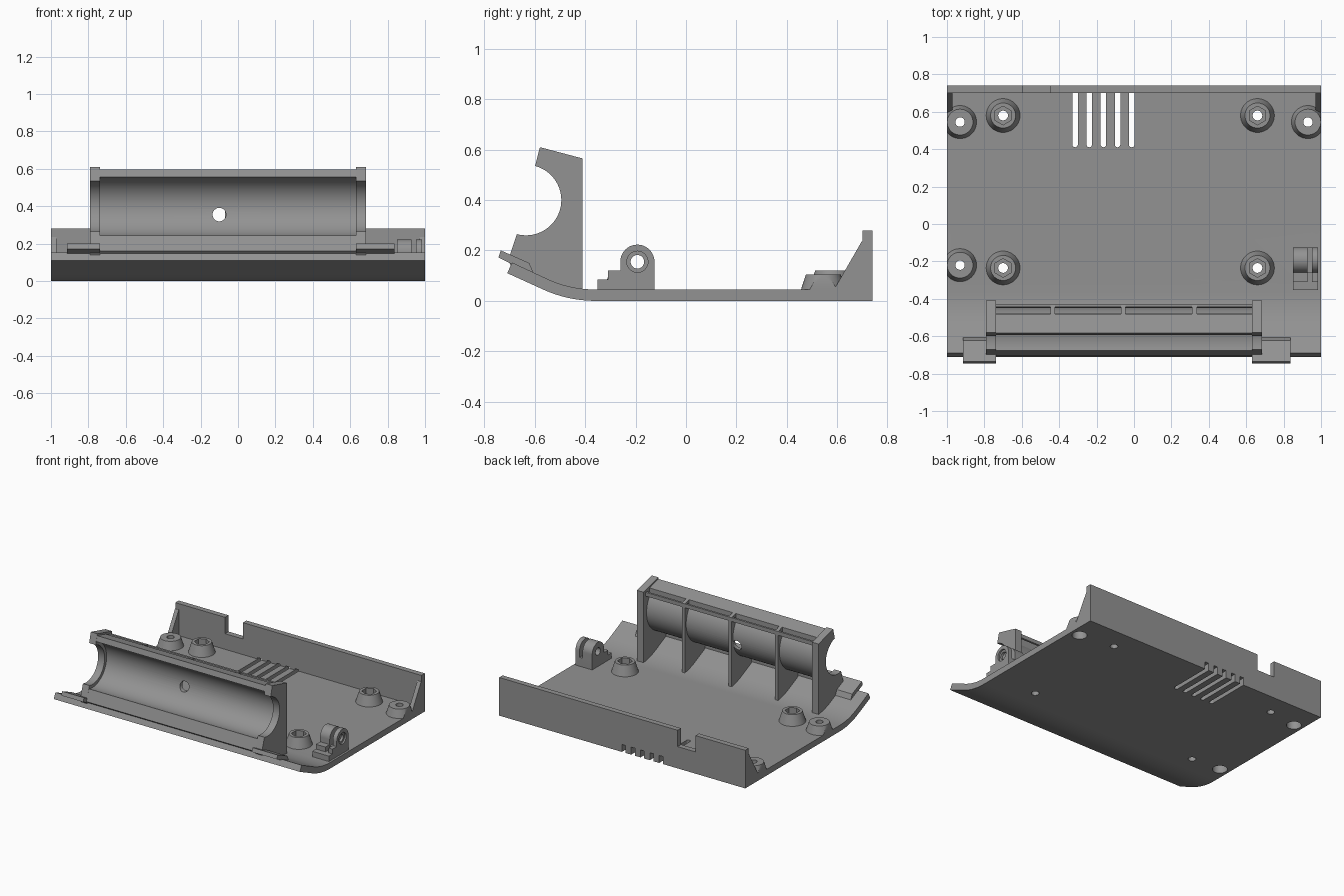
import bpy, bmesh, math
from mathutils import Matrix

if "Cube" in bpy.data.objects:
    bpy.data.objects.remove(bpy.data.objects["Cube"])

grey = bpy.data.materials.new("mid_grey")
grey.diffuse_color = (0.29, 0.29, 0.29, 1)
grey.use_nodes = True
grey.node_tree.nodes["Principled BSDF"].inputs["Base Color"].default_value = grey.diffuse_color


def finish(name, bm):
    bmesh.ops.recalc_face_normals(bm, faces=bm.faces)
    me = bpy.data.meshes.new(name)
    bm.to_mesh(me)
    bm.free()
    me.materials.append(grey)
    ob = bpy.data.objects.new(name, me)
    bpy.context.collection.objects.link(ob)
    return ob


def prism(name, pts, x0, x1):
    """Extrude a (y, z) outline along x."""
    bm = bmesh.new()
    f = bm.faces.new([bm.verts.new((x0, y, z)) for y, z in pts])
    r = bmesh.ops.extrude_face_region(bm, geom=[f])
    vs = [v for v in r["geom"] if isinstance(v, bmesh.types.BMVert)]
    bmesh.ops.translate(bm, verts=vs, vec=(x1 - x0, 0, 0))
    return finish(name, bm)


def box(name, x0, x1, y0, y1, z0, z1):
    return prism(name, [(y0, z0), (y1, z0), (y1, z1), (y0, z1)], x0, x1)


def cone(name, c, r0, r1, h, axis="Z", n=40):
    """Cone or cylinder starting at c and running along an axis."""
    bm = bmesh.new()
    bmesh.ops.create_cone(bm, cap_ends=True, segments=n, radius1=r0, radius2=r1, depth=h,
                          matrix=Matrix.Translation((0, 0, h / 2)))
    if axis == "X":
        bm.transform(Matrix.Rotation(math.pi / 2, 4, "Y"))
    if axis == "Y":
        bm.transform(Matrix.Rotation(-math.pi / 2, 4, "X"))
    bm.transform(Matrix.Translation(c))
    return finish(name, bm)


def arc(cy, cz, r, a0, a1, n):
    return [(cy + r * math.cos(math.radians(a0 + (a1 - a0) * i / n)),
             cz + r * math.sin(math.radians(a0 + (a1 - a0) * i / n))) for i in range(n + 1)]


def cut(ob, cutters):
    for c in cutters:
        c.hide_render = True
        m = ob.modifiers.new("cut", "BOOLEAN")
        m.operation, m.object, m.solver = "DIFFERENCE", c, "EXACT"
    dg = bpy.context.evaluated_depsgraph_get()
    me = bpy.data.meshes.new_from_object(ob.evaluated_get(dg))
    ob.modifiers.clear()
    ob.data = me
    for c in cutters:
        bpy.data.objects.remove(c)


# Floor with the front edge curling up
floor = prism("floor_plate",
              [(0.74, 0)] + arc(-0.36, 0.5, 0.5, -90, -114, 12) + [(-0.71, 0.11), (-0.69, 0.152)]
              + arc(-0.36, 0.5, 0.455, -114, -90, 12) + [(0.74, 0.045)], -1, 1)

# Back wall with a notch
wall = box("back_wall", -1, 1, 0.70, 0.74, 0, 0.28)
cut(wall, [box("notch", -0.595, -0.45, 0.6, 0.8, 0.16, 0.4)])


# Vent slots through the floor and the foot of the wall
def slots():
    out = []
    for i in range(5):
        x = -0.315 + i * 0.0757
        out += [box("slot", x - 0.015, x + 0.015, 0.425, 0.8, -0.05, 0.055),
                cone("slot_end", (x, 0.425, -0.05), 0.015, 0.015, 0.105, n=16)]
    return out


outer = [(-0.93, 0.545), (0.93, 0.545), (-0.93, -0.22)]
inner = [(-0.7, 0.58), (0.66, 0.58), (-0.7, -0.235), (0.66, -0.235)]


def outer_holes(x, y):
    return [cone("bore", (x, y, -0.1), 0.025, 0.025, 0.4),
            cone("counterbore", (x, y, -0.1), 0.05, 0.05, 0.165)]


def inner_holes(x, y):
    return [cone("bore", (x, y, -0.1), 0.026, 0.026, 0.4),
            cone("nut_pocket", (x, y, 0.075), 0.05, 0.05, 0.2, n=6)]


holes = slots()
for p in outer:
    holes += outer_holes(*p)
for p in inner:
    holes += inner_holes(*p)
cut(floor, holes)
cut(wall, slots())

# Screw bosses: outer ones trimmed flush with the sides, inner ones with hex pockets
for x, y in outer:
    boss = cone("outer_boss", (x, y, 0.04), 0.09, 0.069, 0.065)
    s = math.copysign(1, x)
    trim = box("trim", min(s, s * 1.2), max(s, s * 1.2), y - 0.2, y + 0.2, -0.1, 0.3)
    cut(boss, outer_holes(x, y) + [trim])
for x, y in inner:
    boss = cone("inner_boss", (x, y, 0.04), 0.092, 0.067, 0.08)
    cut(boss, inner_holes(x, y))

# Corner gussets
for x in (-1, 0.97):
    prism("corner_gusset", [(0.71, 0.04), (0.71, 0.235), (0.697, 0.235), (0.585, 0.04)], x, x + 0.03)

# Hinge lug: stepped foot with two round-topped ears
box("lug_foot", 0.85, 0.985, -0.352, -0.125, 0.03, 0.085)
ear = [(-0.125, 0.04)] + arc(-0.193, 0.155, 0.068, 0, 180, 24) + [(-0.261, 0.04)]
for x0, x1 in ((0.85, 0.928), (0.953, 0.985)):
    box("lug_step", x0, x1, -0.31, -0.2 - 0.06, 0.04, 0.12)
    e = prism("lug_ear", ear, x0, x1)
    cut(e, [cone("pin_hole", (0.7, -0.193, 0.155), 0.027, 0.027, 0.5, "X"),
            cone("pin_recess", (0.972, -0.193, 0.155), 0.042, 0.042, 0.1, "X")])
box("lug_web", 0.92, 0.96, -0.261, -0.125, 0.04, 0.11)

# Cradle end plates
CY, CZ = -0.635, 0.40
end = ([(-0.58, 0.61), (-0.41, 0.565), (-0.41, 0.03), (-0.52, 0.05), (-0.69, 0.13), (-0.706, 0.16)]
       + arc(CY, CZ, 0.14, -105, 75, 36))
for x in (-0.79, 0.632):
    prism("cradle_end", end, x, x + 0.053)

# Cradle trough with top flange and front lip
trough = prism("cradle_trough",
               arc(CY, CZ, 0.163, 75, -105, 36) + [(-0.706, 0.16), (-0.67, 0.125)]
               + arc(CY, CZ, 0.19, -100, 35, 30) + [(-0.48, 0.57), (-0.582, 0.597)], -0.74, 0.635)
cut(trough, [cone("wire_hole", (-0.1, -0.7, 0.355), 0.036, 0.036, 0.4, "Y")])

# Support ribs and the rail tying them together
rib = ([(-0.48, 0.572), (-0.43, 0.558), (-0.43, 0.03), (-0.5, 0.04), (-0.66, 0.12)]
       + arc(CY, CZ, 0.185, -100, 35, 30))
for x in (-0.435, -0.057, 0.323):
    prism("support_rib", rib, x - 0.0125, x + 0.0125)
box("rib_rail", -0.74, 0.635, -0.445, -0.43, 0.53, 0.558)

# Front latch tabs
tab = [(-0.745, 0.172), (-0.735, 0.2), (-0.622, 0.15), (-0.603, 0.105), (-0.64, 0.12)]
for x0, x1 in ((-0.915, -0.737), (0.632, 0.837)):
    prism("latch_tab", tab, x0, x1)

# Smooth the curved walls, keep the edges crisp
bpy.ops.object.select_all(action="SELECT")
bpy.context.view_layer.objects.active = floor
bpy.ops.object.shade_smooth_by_angle(angle=math.radians(25))
